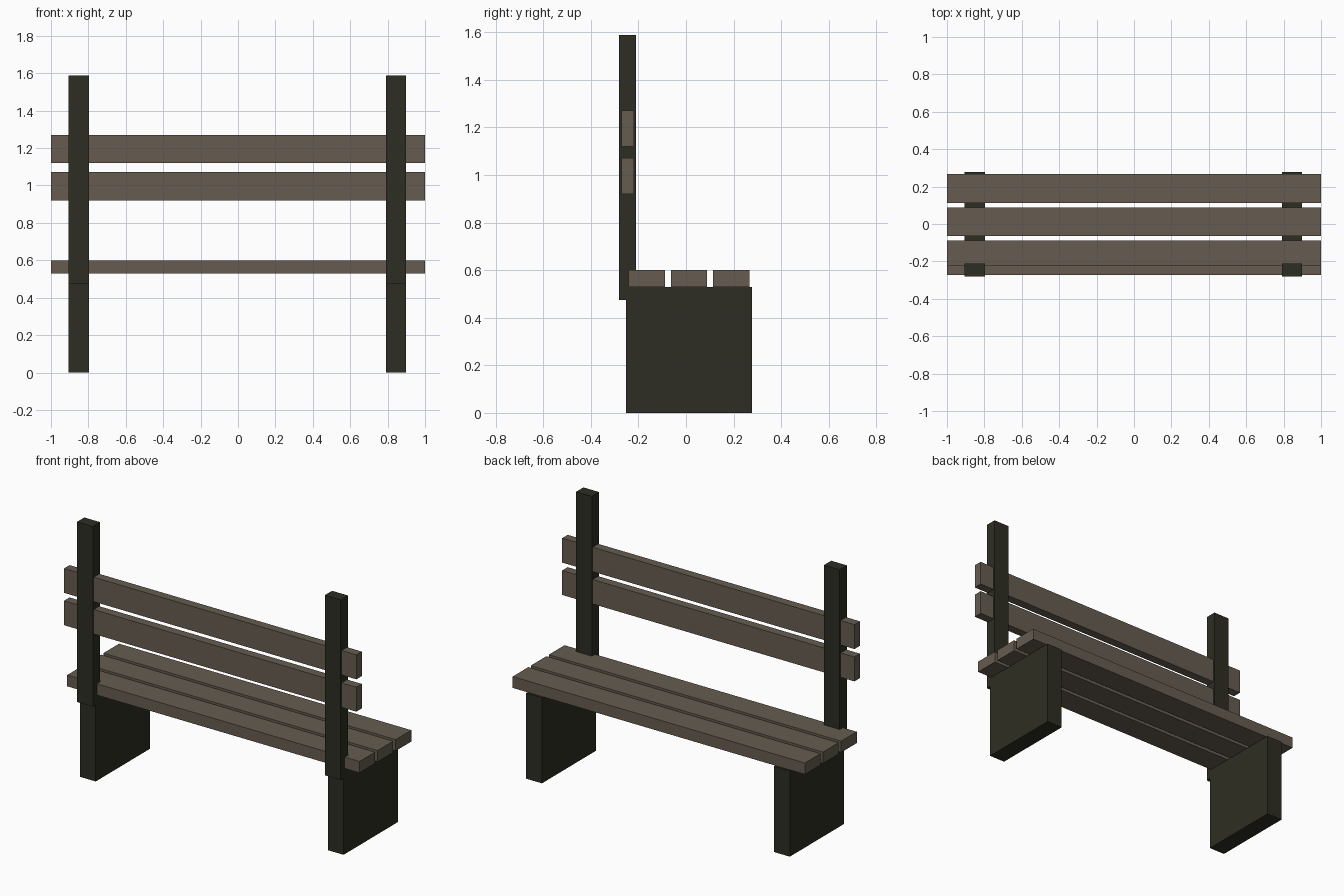
import bpy

cube = bpy.data.objects.get("Cube")
if cube:
    bpy.data.objects.remove(cube, do_unlink=True)


def make_material(name, rgb):
    mat = bpy.data.materials.new(name)
    mat.use_nodes = True
    color = (*rgb, 1.0)
    mat.diffuse_color = color
    for node in mat.node_tree.nodes:
        if node.type == 'BSDF_PRINCIPLED':
            node.inputs["Base Color"].default_value = color
            node.inputs["Roughness"].default_value = 0.8
    return mat


def box(name, x, y, z, mat):
    """Box spanning the given (low, high) range on each axis."""
    spans = (x, y, z)
    bpy.ops.mesh.primitive_cube_add(size=1, location=[(a + b) / 2 for a, b in spans])
    obj = bpy.context.object
    obj.name = obj.data.name = name
    obj.scale = [b - a for a, b in spans]
    bpy.ops.object.transform_apply(location=False, rotation=False, scale=True)
    obj.data.materials.append(mat)
    return obj


wood = make_material("weathered_wood", (0.133, 0.107, 0.082))
dark = make_material("dark_olive_wood", (0.027, 0.027, 0.017))

length = (-1.0, 1.0)
seat_bottom, seat_top = 0.53, 0.60

# Solid end legs, each with an upright post behind the seat
for side, center in (("right", -0.851), ("left", 0.845)):
    width = (center - 0.054, center + 0.054)
    box(f"{side}_leg", width, (-0.252, 0.278), (0.0, seat_bottom), dark)
    box(f"{side}_back_post", width, (-0.281, -0.21), (0.474, 1.588), dark)

# Three seat planks
for i in range(3):
    y = -0.241 + i * 0.177
    box(f"seat_plank_{i + 1}", length, (y, y + 0.153), (seat_bottom, seat_top), wood)

# Two backrest planks running through the posts
for i in range(2):
    z = 0.92 + i * 0.2
    box(f"back_plank_{i + 1}", length, (-0.272, -0.218), (z, z + 0.151), wood)
